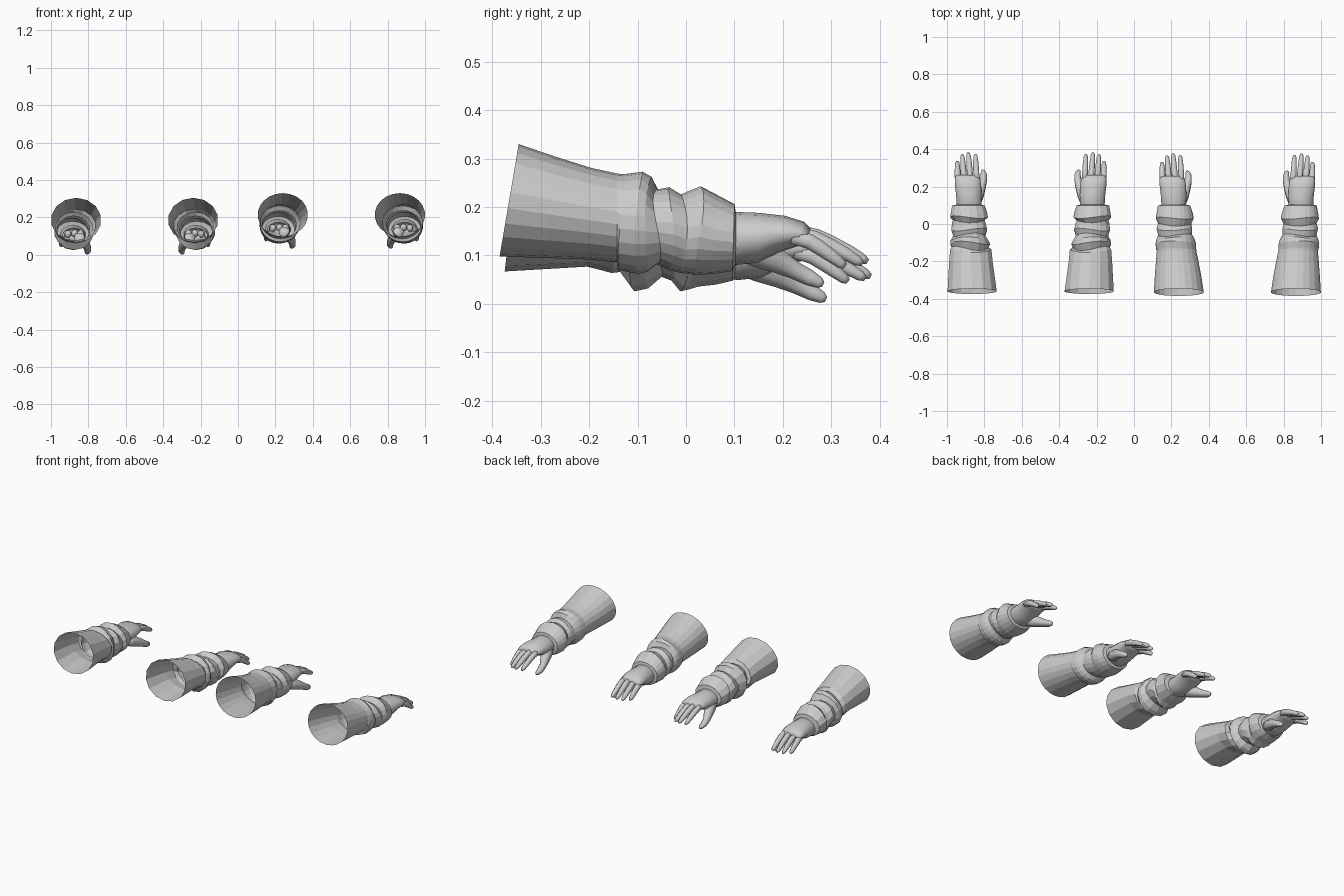
import bpy, bmesh, math

PAIR = 0.5525  # mirror plane of each left/right pair


def loft(name, side, rings, n, caps=(False, False), smooth=False, offset=(0, 0, 0)):
    """Skin rings (y, x0, x1, z0, z1, tilt, wave) and mirror into a left/right pair."""
    bm = bmesh.new()
    loops = []
    for i, (y, x0, x1, z0, z1, tilt, wave) in enumerate(rings):
        cx, cz, rx, rz = (x0 + x1) / 2, (z0 + z1) / 2, (x1 - x0) / 2, (z1 - z0) / 2
        loop = []
        for k in range(n):
            a = 2 * math.pi * (k + 0.5) / n
            dx, dz = rx * math.cos(a), rz * math.sin(a)
            dy = tilt * dz + wave * math.sin(2 * a + 0.9 * i)
            loop.append(bm.verts.new((cx + dx - PAIR + offset[0],
                                      y + dy + offset[1], cz + dz + offset[2])))
        loops.append(loop)
    for a, b in zip(loops, loops[1:]):
        for k in range(n):
            m = (k + 1) % n
            bm.faces.new((a[k], a[m], b[m], b[k]))
    if caps[0]:
        bm.faces.new(loops[0])
    if caps[1]:
        bm.faces.new(loops[-1])
    bmesh.ops.recalc_face_normals(bm, faces=bm.faces)
    me = bpy.data.meshes.new(name)
    bm.to_mesh(me)
    bm.free()
    for p in me.polygons:
        p.use_smooth = smooth
    ob = bpy.data.objects.new(name, me)
    ob.location.x = side * PAIR
    bpy.context.collection.objects.link(ob)
    ob.modifiers.new("pair", 'MIRROR').use_axis[0] = True
    return ob


def digit(name, side, path, offset):
    """Finger or thumb from (x, y, z, radius) points, rings square to the path."""
    rings = []
    for i, (x, y, z, r) in enumerate(path):
        p, q = path[max(i - 1, 0)], path[min(i + 1, len(path) - 1)]
        slope = (p[2] - q[2]) / (q[1] - p[1])
        h = r * math.cos(math.atan(slope))
        rings.append((y, x - r, x + r, z - h, z + h, slope, 0))
    loft(name, side, rings, 8, (True, True), True, offset)


def hand(prefix, side, offset):
    # palm and wrist
    palm = [
        (0.06, 0.155, 0.275, 0.090, 0.175, 0, 0),
        (0.10, 0.145, 0.280, 0.080, 0.190, 0, 0),
        (0.15, 0.142, 0.282, 0.086, 0.188, 0, 0),
        (0.20, 0.136, 0.280, 0.108, 0.182, 0.1, 0),
        (0.235, 0.135, 0.274, 0.118, 0.170, 0.3, 0),
        (0.252, 0.142, 0.268, 0.122, 0.156, 0.3, 0),
    ]
    loft(prefix + "_palm", side, palm, 14, (False, True), True, offset)
    # fingers: base x, tip x, length scale, drop
    for nm, xb, xt, s, drop in (("little", 0.153, 0.150, 0.70, 0.010),
                                ("ring", 0.187, 0.177, 0.93, 0.004),
                                ("middle", 0.221, 0.209, 1.0, 0.0),
                                ("index", 0.254, 0.247, 0.94, 0.002)):
        path = []
        for t, z, r in ((0, 0.150, 0.017), (0.32, 0.139, 0.017), (0.5, 0.127, 0.0165),
                        (0.75, 0.108, 0.0145), (0.93, 0.093, 0.0115), (1, 0.087, 0.006)):
            path.append((xb + (xt - xb) * t, 0.22 + 0.155 * t * s, z - drop, r))
        digit(prefix + "_" + nm + "_finger", side, path, offset)
    # thumb
    digit(prefix + "_thumb", side, [
        (0.248, 0.105, 0.122, 0.030), (0.260, 0.145, 0.108, 0.034),
        (0.277, 0.190, 0.088, 0.027), (0.290, 0.225, 0.069, 0.020),
        (0.292, 0.255, 0.054, 0.018), (0.288, 0.275, 0.044, 0.013),
        (0.286, 0.283, 0.040, 0.006)], offset)


# smooth sleeves with soft gathered folds (right-hand pair)
soft = [
    (-0.365, 0.105, 0.374, 0.098, 0.330, 0.17, 0),
    (-0.280, 0.110, 0.361, 0.095, 0.304, 0.10, 0),
    (-0.200, 0.116, 0.346, 0.092, 0.281, 0.04, 0),
    (-0.142, 0.121, 0.334, 0.086, 0.269, 0, 0),
    (-0.134, 0.117, 0.334, 0.070, 0.268, 0.05, 0.003),
    (-0.100, 0.114, 0.332, 0.062, 0.273, 0.05, 0.005),
    (-0.080, 0.118, 0.326, 0.066, 0.262, 0.05, 0.006),
    (-0.060, 0.129, 0.312, 0.082, 0.236, 0, 0.008),
    (-0.030, 0.120, 0.312, 0.070, 0.241, 0, 0.006),
    (-0.004, 0.128, 0.307, 0.064, 0.226, 0, 0.007),
    (0.028, 0.116, 0.320, 0.060, 0.243, 0.05, 0.006),
    (0.058, 0.120, 0.316, 0.062, 0.226, 0.03, 0.004),
    (0.098, 0.127, 0.302, 0.068, 0.206, 0.03, 0),
    (0.103, 0.146, 0.281, 0.084, 0.188, 0, 0),
]
loft("smooth_sleeve", 1, soft, 22)
hand("smooth_sleeve_hand", 1, (0, 0, 0))

# crumpled sleeves with sharper, coarser folds (left-hand pair)
crumpled = [
    (-0.360, 0.105, 0.374, 0.067, 0.305, 0.12, 0),
    (-0.200, 0.114, 0.352, 0.077, 0.257, 0.05, 0),
    (-0.145, 0.119, 0.346, 0.064, 0.245, 0, 0.008),
    (-0.130, 0.130, 0.326, 0.066, 0.228, 0, 0.012),
    (-0.105, 0.121, 0.338, 0.026, 0.247, 0.05, 0.009),
    (-0.082, 0.122, 0.330, 0.032, 0.238, 0.05, 0.009),
    (-0.058, 0.137, 0.312, 0.056, 0.208, 0, 0.010),
    (-0.030, 0.126, 0.322, 0.048, 0.216, 0, 0.008),
    (-0.004, 0.130, 0.314, 0.026, 0.200, 0, 0.010),
    (0.014, 0.136, 0.308, 0.030, 0.196, 0, 0.008),
    (0.034, 0.120, 0.326, 0.036, 0.216, 0.05, 0.008),
    (0.062, 0.124, 0.322, 0.040, 0.200, 0.03, 0.006),
    (0.098, 0.130, 0.309, 0.048, 0.180, 0.03, 0),
    (0.104, 0.156, 0.290, 0.056, 0.158, 0, 0),
]
# the left-hand pair is a shifted copy of the right-hand one: x - 2 * PAIR
loft("crumpled_sleeve", -1, crumpled, 14)
hand("crumpled_sleeve_hand", -1, (0.01, 0.006, -0.031))
